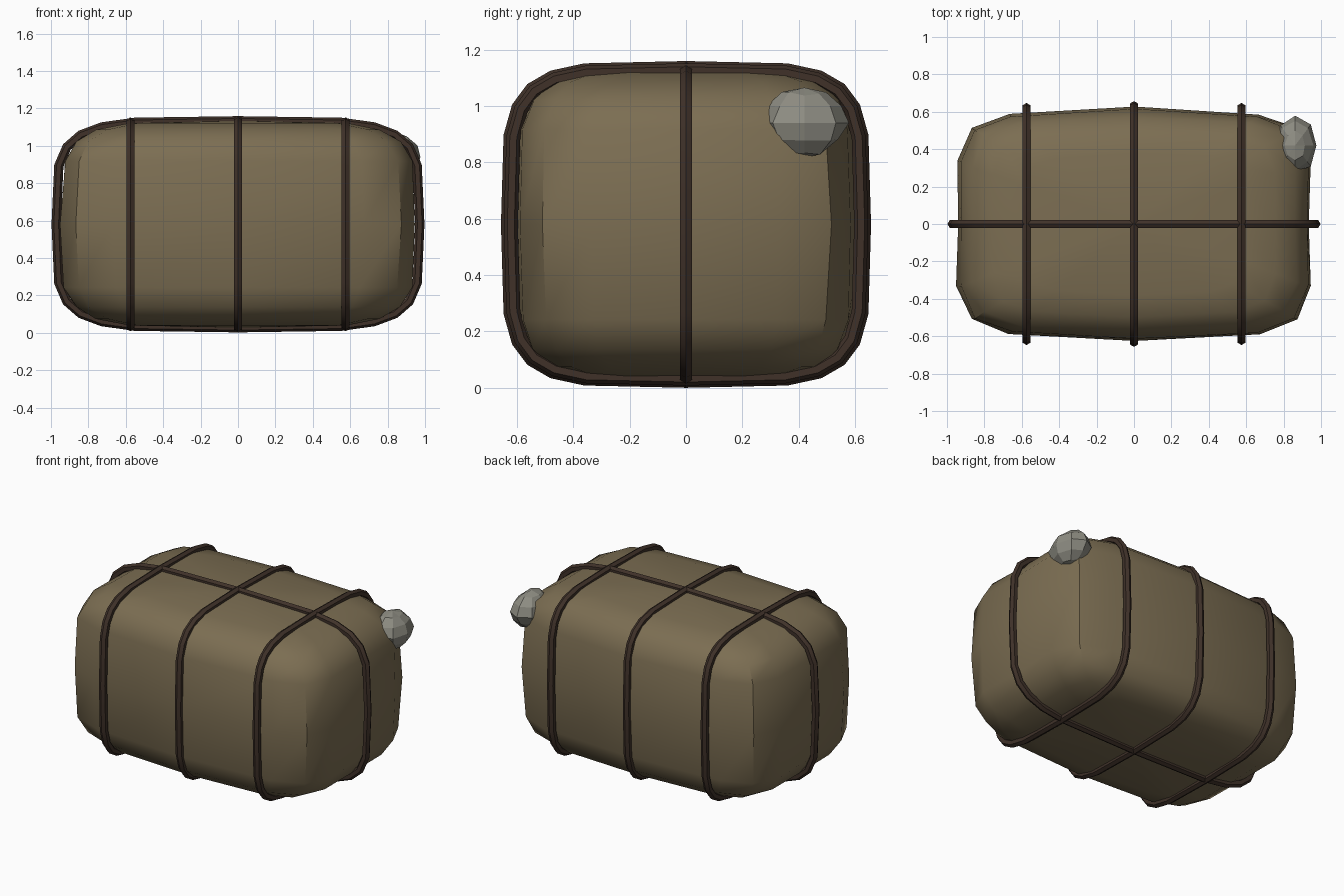
import bpy, bmesh, random
from math import sin, cos, pi, radians
from mathutils import Vector

if "Cube" in bpy.data.objects:
    bpy.data.objects.remove(bpy.data.objects["Cube"])

random.seed(4)
CZ, P = 0.58, 0.42


def spow(v, p=P):
    return (abs(v) ** p) * (1 if v >= 0 else -1) if abs(v) > 1e-6 else 0.0


def material(name, rgb):
    m = bpy.data.materials.new(name)
    m.diffuse_color = (*rgb, 1)
    m.use_nodes = True
    m.node_tree.nodes["Principled BSDF"].inputs["Base Color"].default_value = m.diffuse_color
    return m


def finish(bm, name, mat, angle=None):
    bmesh.ops.recalc_face_normals(bm, faces=bm.faces)
    me = bpy.data.meshes.new(name)
    bm.to_mesh(me)
    bm.free()
    ob = bpy.data.objects.new(name, me)
    bpy.context.collection.objects.link(ob)
    me.materials.append(mat)
    if angle:
        bpy.ops.object.select_all(action='DESELECT')
        ob.select_set(True)
        bpy.context.view_layer.objects.active = ob
        bpy.ops.object.shade_smooth_by_angle(angle=radians(angle))
    return ob


cloth = material("cloth", (0.20, 0.155, 0.085))
rope = material("rope", (0.05, 0.031, 0.022))
stone = material("stone", (0.27, 0.265, 0.225))

# Bale body: rounded plan outline stacked in superelliptic rings
quad = [(0.94, 0), (0.948, 0.335), (0.872, 0.512), (0.67, 0.59), (0, 0.627)]
half = quad + [(-x, y) for x, y in quad[-2::-1]]
plan = half + [(x, -y) for x, y in half[-2:0:-1]]
bm = bmesh.new()
RINGS = 10
rings = []
for i in range(1, RINGS):
    a = -pi / 2 + pi * i / RINGS
    s, h = spow(cos(a)), 0.553 * spow(sin(a))
    rings.append([bm.verts.new((x * s + random.uniform(-.006, .006),
                                y * s + random.uniform(-.006, .006), CZ + h))
                  for x, y in plan])
n = len(plan)
for r0, r1 in zip(rings, rings[1:]):
    for k in range(n):
        bm.faces.new((r0[k], r0[(k + 1) % n], r1[(k + 1) % n], r1[k]))
for ring, z in ((rings[0], CZ - 0.553), (rings[-1], CZ + 0.553)):
    pole = bm.verts.new((0, 0, z))
    for k in range(n):
        bm.faces.new((ring[k], ring[(k + 1) % n], pole))
finish(bm, "bale_body", cloth, 40)


# Cords: six-sided tubes along superelliptic loops
def cord(name, a, b, to_world, r=0.025, segs=24, sides=6):
    pts = [Vector((a * spow(cos(2 * pi * i / segs)), b * spow(sin(2 * pi * i / segs))))
           for i in range(segs)]
    bm = bmesh.new()
    loops = []
    for i, p in enumerate(pts):
        t = ((pts[(i + 1) % segs] - p).normalized() + (p - pts[i - 1]).normalized()).normalized()
        nrm = Vector((t.y, -t.x))
        loop = []
        for j in range(sides):
            w = 2 * pi * j / sides
            q = p + nrm * (r * cos(w))
            loop.append(bm.verts.new(to_world(q.x, q.y, r * sin(w))))
        loops.append(loop)
    for i in range(segs):
        l0, l1 = loops[i], loops[(i + 1) % segs]
        for j in range(sides):
            k = (j + 1) % sides
            bm.faces.new((l0[j], l0[k], l1[k], l1[j]))
    finish(bm, name, rope, 40)


for name, cx, a, b in (("left_cord", -0.575, 0.622, 0.547),
                       ("middle_cord", 0, 0.632, 0.555),
                       ("right_cord", 0.575, 0.622, 0.547)):
    cord(name, a, b, lambda u, v, w, cx=cx: (cx + w, u, CZ + v))
cord("long_cord", 0.972, 0.553, lambda u, v, w: (u, w, CZ + v))

# Stone tied at the upper back right corner
bm = bmesh.new()
bmesh.ops.create_uvsphere(bm, u_segments=8, v_segments=6, radius=1)
for v in bm.verts:
    k = random.uniform(0.92, 1.08)
    v.co = Vector((0.862 + 0.11 * k * v.co.x, 0.42 + 0.148 * k * v.co.y,
                   0.94 + 0.12 * k * v.co.z))
finish(bm, "corner_stone", stone)
